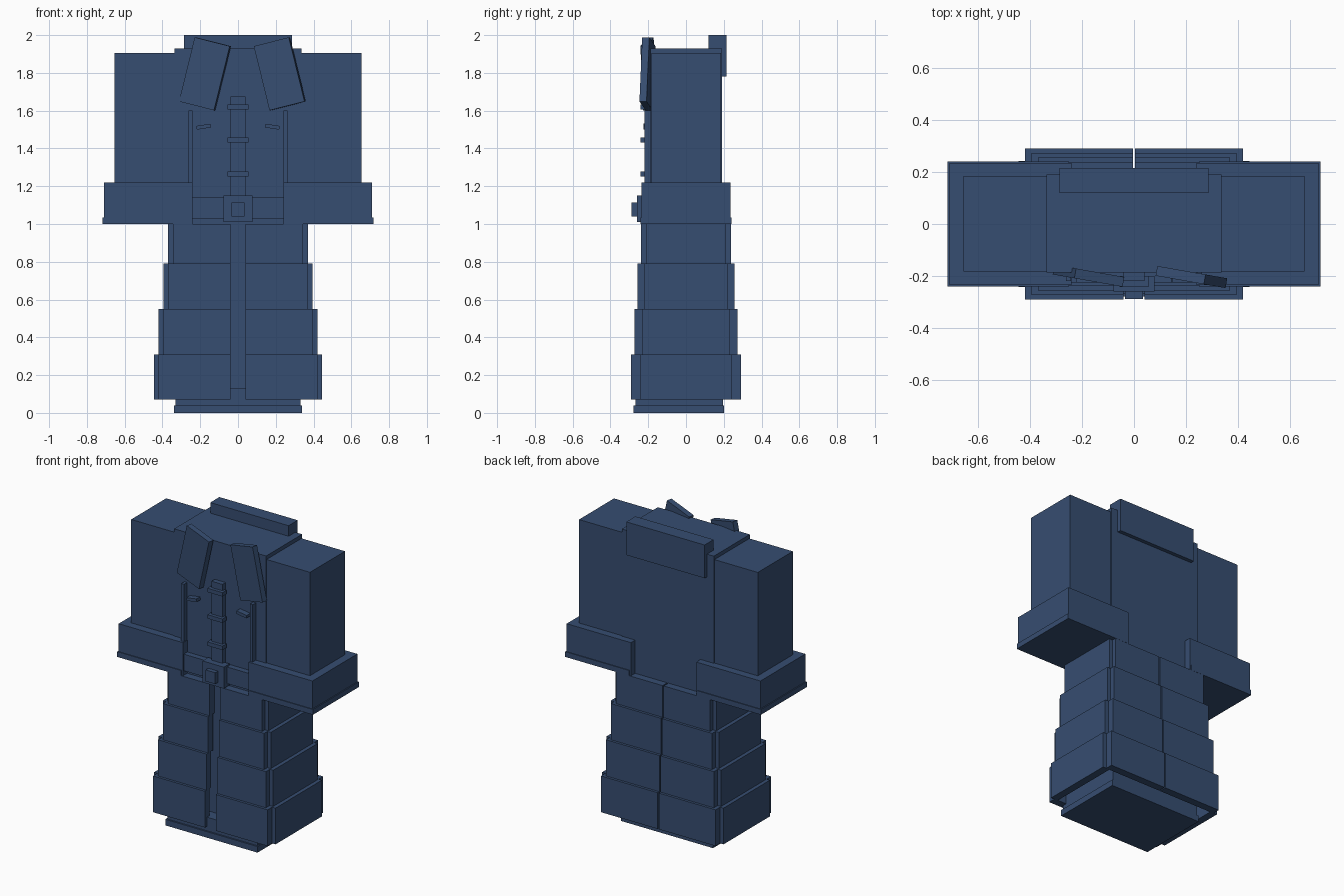
import bpy
from math import radians
from mathutils import Matrix, Vector

cube = bpy.data.objects.get("Cube")
if cube:
    bpy.data.objects.remove(cube, do_unlink=True)

# Single navy cloth colour
cloth = bpy.data.materials.new("navy_cloth")
cloth.use_nodes = True
navy = (0.037, 0.075, 0.165, 1)
cloth.diffuse_color = navy
cloth.node_tree.nodes["Principled BSDF"].inputs["Base Color"].default_value = navy


def box(name, x, y, z, tilt=0, yaw=0):
    """Box from its x, y and z ranges; tilt turns about y, yaw about z."""
    size = Vector((x[1] - x[0], y[1] - y[0], z[1] - z[0]))
    centre = Vector((x[0] + x[1], y[0] + y[1], z[0] + z[1])) / 2
    bpy.ops.mesh.primitive_cube_add(size=1)
    obj = bpy.context.object
    obj.name = name
    obj.data.transform(Matrix.Diagonal(size).to_4x4())
    obj.matrix_world = (Matrix.Translation(centre)
                        @ Matrix.Rotation(radians(yaw), 4, 'Z')
                        @ Matrix.Rotation(radians(tilt), 4, 'Y'))
    obj.data.materials.append(cloth)
    return obj


def pair(name, x, y, z, tilt=0):
    """Mirrored boxes on the model's left (+x) and right (-x)."""
    box("left_" + name, x, y, z, tilt)
    box("right_" + name, (-x[1], -x[0]), y, z, -tilt)


# Upper body, sleeves and cuffs
box("torso", (-0.337, 0.337), (-0.187, 0.19), (0.98, 1.93))
pair("sleeve", (0.25, 0.655), (-0.182, 0.184), (1.1, 1.905))
pair("cuff", (0.24, 0.71), (-0.235, 0.235), (1.0, 1.22))
pair("cuff_trim", (0.25, 0.717), (-0.24, 0.24), (1.0, 1.035))

# Collar
box("back_collar", (-0.287, 0.287), (0.12, 0.215), (1.78, 2.0))
box("right_lapel", (-0.272, -0.078), (-0.218, -0.18), (1.62, 1.97), 14, -10)
box("left_lapel", (0.124, 0.318), (-0.223, -0.185), (1.62, 1.97), -14, -10)

# Front closure, seams and pocket flaps
pair("front_seam", (0.242, 0.262), (-0.22, -0.18), (1.03, 1.6))
box("placket", (-0.04, 0.04), (-0.22, -0.18), (1.1, 1.675))
for number, z in enumerate((1.265, 1.445, 1.62), 1):
    box(f"clasp_{number}", (-0.055, 0.055), (-0.242, -0.2), (z - 0.013, z + 0.013))
pair("pocket_flap", (0.145, 0.22), (-0.225, -0.18), (1.505, 1.525), 9)

# Belt and buckle
box("belt", (-0.247, 0.247), (-0.225, -0.18), (1.03, 1.14))
box("buckle", (-0.078, 0.078), (-0.26, -0.2), (1.01, 1.152))
box("buckle_stud", (-0.035, 0.035), (-0.289, -0.24), (1.04, 1.115))

# Four skirt tiers, each with split front and back panels and side panels
levels = (0.07, 0.31, 0.55, 0.79, 1.0)
for i in range(4):
    z = (levels[i], levels[i + 1])
    half_x = 0.445 - 0.025 * i
    half_y = 0.29 - 0.017 * i
    panel_x = half_x - 0.025
    side_y = 0.243 - 0.011 * i
    wall = 0.05
    pair(f"front_panel_{i + 1}", (0.04, panel_x), (-half_y, wall - half_y), z)
    pair(f"back_panel_{i + 1}", (0.004, panel_x), (half_y - wall, half_y), z)
    pair(f"side_panel_{i + 1}", (half_x - wall, half_x), (-side_y, side_y), z)

# Inner robe and hem
box("inner_robe", (-0.31, 0.31), (-0.19, 0.19), (0.03, 0.99))
box("hem_step", (-0.33, 0.33), (-0.268, 0.195), (0.03, 0.13))
box("hem", (-0.338, 0.338), (-0.278, 0.2), (0, 0.04))
